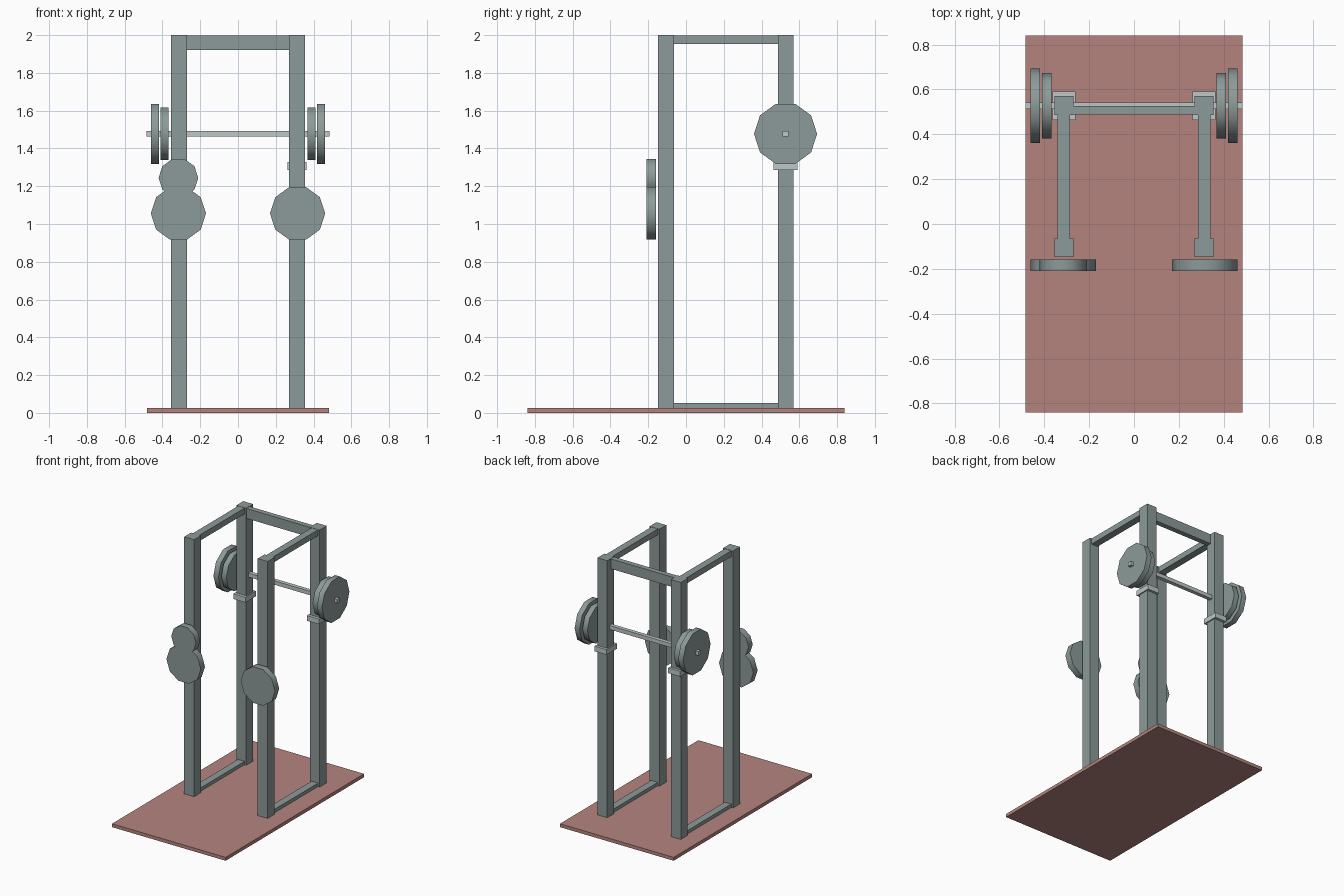
import bpy, math

if "Cube" in bpy.data.objects:
    bpy.data.objects.remove(bpy.data.objects["Cube"])


def material(name, rgb):
    m = bpy.data.materials.new(name)
    m.diffuse_color = (*rgb, 1.0)
    m.use_nodes = True
    m.node_tree.nodes["Principled BSDF"].inputs["Base Color"].default_value = m.diffuse_color
    return m


STEEL = material("grey green steel", (0.262, 0.328, 0.319))
LIGHT = material("pale steel", (0.515, 0.578, 0.565))
MAT = material("dusty red mat", (0.456, 0.231, 0.212))


def box(name, x, y, z, mat):
    """Box from (min, max) ranges on each axis."""
    bpy.ops.mesh.primitive_cube_add(size=1, location=[sum(r) / 2 for r in (x, y, z)])
    ob = bpy.context.object
    ob.name = name
    ob.scale = [r[1] - r[0] for r in (x, y, z)]
    bpy.ops.object.transform_apply(location=False, rotation=False, scale=True)
    ob.data.materials.append(mat)
    return ob


def plate(name, centre, radius, thickness, axis):
    """Ten-sided weight plate with corners on its horizontal diameter."""
    if axis == 'X':
        rot = (0, math.pi / 2, 0)
    else:
        rot = (math.pi / 2, 0, math.pi / 2 * 0)
    bpy.ops.mesh.primitive_cylinder_add(vertices=10, radius=radius, depth=thickness)
    ob = bpy.context.object
    ob.name = name
    # the primitive has a corner on +Y; for Y-facing plates turn it onto X first
    if axis == 'Y':
        ob.rotation_euler = (0, 0, math.pi / 2)
        bpy.ops.object.transform_apply(location=False, rotation=True, scale=False)
    ob.rotation_euler = rot
    bpy.ops.object.transform_apply(location=False, rotation=True, scale=False)
    ob.location = centre
    ob.data.materials.append(STEEL)
    bpy.ops.object.shade_smooth_by_angle(angle=math.radians(45))
    return ob


# floor mat
box("floor_mat", (-0.483, 0.483), (-0.84, 0.84), (0, 0.026), MAT)

PX = 0.3125            # post centre
FRONT = (-0.147, -0.064)
REAR = (0.486, 0.570)
BAR_Y, BAR_Z = 0.527, 1.477

for s, side in ((-1, "left"), (1, "right")):
    def span(half, c=s * PX):
        return (c - half, c + half)

    # uprights and side rails
    box(f"front_post_{side}", span(0.042), FRONT, (0.02, 2.0), STEEL)
    box(f"rear_post_{side}", span(0.042), REAR, (0.02, 2.0), STEEL)
    box(f"top_rail_{side}", span(0.028), (-0.07, 0.49), (1.953, 1.998), STEEL)
    box(f"bottom_rail_{side}", span(0.028), (-0.07, 0.49), (0.02, 0.052), STEEL)

    # bar catch around the rear post
    box(f"bar_catch_{side}", span(0.051), (0.463, 0.590), (1.287, 1.327), LIGHT)

    # plates loaded on the bar
    plate(f"bar_plate_inner_{side}", (s * 0.388, BAR_Y, BAR_Z), 0.146, 0.042, 'X')
    plate(f"bar_plate_outer_{side}", (s * 0.440, BAR_Y, BAR_Z), 0.167, 0.042, 'X')

    # spare plate stored on the front post
    plate(f"stored_plate_{side}", (s * 0.3155, -0.184, 1.056), 0.146, 0.051, 'Y')

# smaller spare plate on the left
plate("stored_small_plate", (-0.3155, -0.184, 1.244), 0.105, 0.051, 'Y')

# rear crossbeam and barbell
box("rear_crossbeam", (-0.275, 0.275), (0.487, 0.527), (1.922, 1.998), STEEL)
box("barbell", (-0.484, 0.484), (BAR_Y - 0.015, BAR_Y + 0.015),
    (BAR_Z - 0.015, BAR_Z + 0.015), LIGHT)
